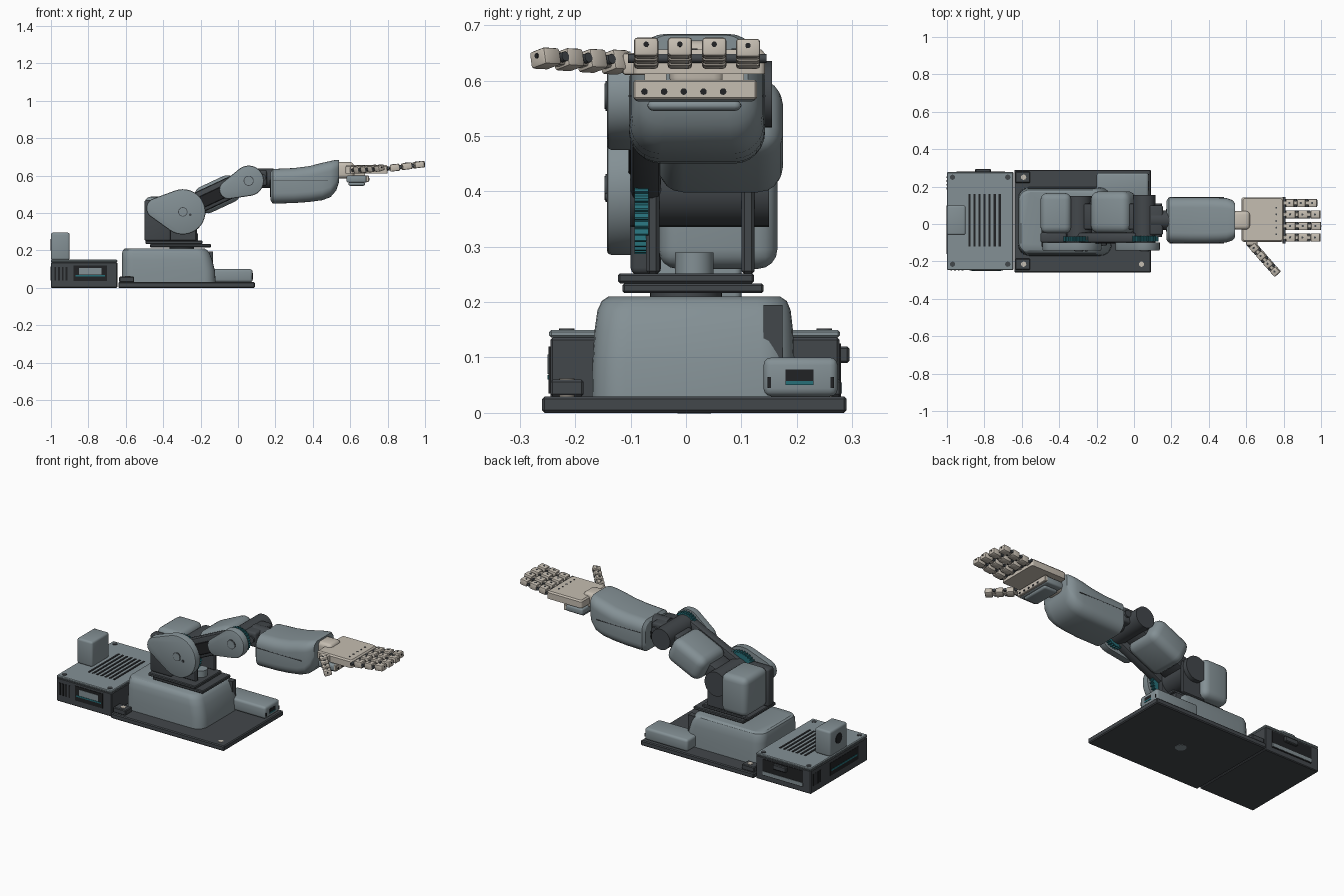
import bpy, bmesh, math
from mathutils import Matrix, Vector

cube = bpy.data.objects.get("Cube")
if cube:
    bpy.data.objects.remove(cube)


def material(name, rgb):
    m = bpy.data.materials.new(name)
    m.use_nodes = True
    m.diffuse_color = (*rgb, 1)
    m.node_tree.nodes["Principled BSDF"].inputs["Base Color"].default_value = (*rgb, 1)
    return m


GREY = material("blue grey", (0.23, 0.28, 0.3))
DARK = material("charcoal", (0.055, 0.063, 0.07))
BLACK = material("black", (0.015, 0.016, 0.018))
TEAL = material("teal", (0.02, 0.16, 0.19))
BEIGE = material("warm beige", (0.56, 0.51, 0.44))


def finish(name, bm, mat, matrix=None):
    bmesh.ops.recalc_face_normals(bm, faces=bm.faces)
    me = bpy.data.meshes.new(name)
    if matrix:
        bm.transform(matrix)
    bm.to_mesh(me)
    bm.free()
    me.materials.append(mat)
    for p in me.polygons:
        p.use_smooth = True
    me.set_sharp_from_angle(angle=math.radians(32))
    ob = bpy.data.objects.new(name, me)
    bpy.context.scene.collection.objects.link(ob)
    return ob


def box(name, x, y, z, mat, bevel=0, segs=3, matrix=None):
    bm = bmesh.new()
    bmesh.ops.create_cube(bm, size=1)
    for v in bm.verts:
        v.co = [(a[0] + a[1]) / 2 + c * (a[1] - a[0]) for a, c in zip((x, y, z), v.co)]
    if bevel:
        bmesh.ops.bevel(bm, geom=bm.edges[:], offset=bevel, segments=segs,
                        profile=0.5, affect='EDGES')
    return finish(name, bm, mat, matrix)


def cyl(name, centre, r, depth, axis, mat, n=32, matrix=None):
    bm = bmesh.new()
    bmesh.ops.create_cone(bm, cap_ends=True, segments=n, radius1=r, radius2=r, depth=depth)
    q = Vector((0, 0, 1)).rotation_difference(Vector([axis == a for a in "xyz"]))
    bm.transform(Matrix.Translation(centre) @ q.to_matrix().to_4x4())
    return finish(name, bm, mat, matrix)


def prism(name, outline, y0, y1, mat, bevel=0):
    """Extrude an x-z outline along y."""
    bm = bmesh.new()
    face = bm.faces.new([bm.verts.new((x, y0, z)) for x, z in outline])
    rim = [e for e in bm.edges]
    out = bmesh.ops.extrude_face_region(bm, geom=[face], use_keep_orig=True)
    bmesh.ops.translate(bm, vec=(0, y1 - y0, 0),
                        verts=[v for v in out["geom"] if isinstance(v, bmesh.types.BMVert)])
    if bevel:
        bmesh.ops.bevel(bm, geom=rim, offset=bevel, segments=2, profile=0.5, affect='EDGES')
    return finish(name, bm, mat)


def teardrop(name, c1, r1, c2, r2, y0, y1, mat):
    """Plate wrapped round two circles, the second lying away from the first."""
    d = Vector(c2) - Vector(c1)
    a, tip = math.atan2(d.y, d.x), math.acos((r1 - r2) / d.length)
    pts = []
    for c, r, start, end in ((c1, r1, tip, 2 * math.pi - tip), (c2, r2, -tip, tip)):
        for i in range(25):
            t = a + start + (end - start) * i / 24
            pts.append((c[0] + r * math.cos(t), c[1] + r * math.sin(t)))
    return prism(name, pts, y0, y1, mat, 0.008)


def gear(name, c, r, y0, y1, teeth):
    pts = []
    for i in range(teeth * 4):
        t = 2 * math.pi * i / (teeth * 4)
        q = r if i % 4 < 2 else r * 0.93
        pts.append((c[0] + q * math.cos(t), c[1] + q * math.sin(t)))
    return prism(name, pts, y0, y1, TEAL)


def loft(name, sections, axis, mat):
    """Join rounded rectangles (pos, a0, a1, b0, b1, radius) along z or x."""
    bm = bmesh.new()
    rings = []
    for p, a0, a1, b0, b1, r in sections:
        ring = []
        for k, (ca, cb) in enumerate(((a1 - r, b1 - r), (a0 + r, b1 - r),
                                      (a0 + r, b0 + r), (a1 - r, b0 + r))):
            for i in range(7):
                t = math.pi / 2 * (k + i / 6)
                a, b = ca + r * math.cos(t), cb + r * math.sin(t)
                ring.append(bm.verts.new((a, b, p) if axis == "z" else (p, a, b)))
        rings.append(ring)
    for lo, hi in zip(rings, rings[1:]):
        for i in range(len(lo)):
            j = (i + 1) % len(lo)
            bm.faces.new((lo[i], lo[j], hi[j], hi[i]))
    bm.faces.new(rings[0])
    bm.faces.new(rings[-1])
    return finish(name, bm, mat)


# Base plate with corner blocks and holes
box("base_plate", (-0.64, 0.09), (-0.26, 0.29), (0, 0.03), DARK, 0.005, 1)
cyl("base_centre_socket", (-0.3, 0.015, 0.004), 0.03, 0.01, "z", GREY)
for y in (-0.215, 0.25):
    box("corner_block", (-0.635, -0.555), (y - 0.03, y + 0.03), (0.03, 0.06), DARK, 0.004, 1)
    cyl("corner_block_hole", (-0.59, y, 0.06), 0.014, 0.004, "z", BEIGE, 16)
    cyl("plate_hole", (0.04, y, 0.03), 0.014, 0.004, "z", BEIGE, 16)

# Electronics box, lid, vents and ports
box("electronics_box", (-1, -0.645), (-0.245, 0.277), (0, 0.136), DARK, 0.004, 1)
box("electronics_lid", (-1, -0.645), (-0.247, 0.278), (0.136, 0.15), GREY, 0.004, 1)
for i in range(7):
    x = -0.88 + i * 0.027
    box("lid_slot", (x - 0.006, x + 0.006), (-0.12, 0.16), (0.148, 0.152), BLACK)
for x in (-0.97, -0.675):
    for y in (-0.215, 0.25):
        cyl("lid_screw", (x, y, 0.15), 0.014, 0.005, "z", DARK, 16)
for i in range(4):
    x = -0.977 + i * 0.02
    box("side_vent", (x - 0.005, x + 0.005), (-0.248, -0.24), (0.04, 0.11), BLACK)
    y = 0.19 + i * 0.02
    box("end_vent", (-1.0015, -0.995), (y - 0.005, y + 0.005), (0.04, 0.11), BLACK)
box("front_window", (-0.88, -0.7), (-0.248, -0.24), (0.035, 0.12), BLACK)
box("front_circuit_board", (-0.87, -0.71), (-0.25, -0.24), (0.06, 0.068), TEAL)
box("front_ports", (-0.85, -0.73), (-0.25, -0.24), (0.07, 0.105), GREY)
box("rear_window", (-0.95, -0.69), (0.27, 0.28), (0.03, 0.125), BLACK)
box("rear_window_sill", (-0.95, -0.69), (0.275, 0.282), (0.035, 0.055), GREY)
box("rear_connector", (-0.85, -0.765), (0.25, 0.295), (0.09, 0.12), DARK, 0.004, 1)
box("end_window", (-1.0015, -0.99), (-0.16, 0.1), (0.04, 0.115), BLACK)
box("end_circuit_board", (-1.003, -0.99), (-0.15, 0.09), (0.065, 0.075), TEAL)
box("switch_tower", (-1, -0.9), (-0.06, 0.1), (0.148, 0.295), GREY, 0.012, 3)
cyl("switch_tower_hole", (-1, 0.02, 0.23), 0.03, 0.004, "x", BLACK)

# Base housing and the small controller beside it
loft("base_housing", [(0.03, -0.62, -0.12, -0.17, 0.197, 0.06),
                      (0.09, -0.62, -0.123, -0.169, 0.196, 0.06),
                      (0.15, -0.62, -0.138, -0.165, 0.193, 0.06),
                      (0.185, -0.62, -0.152, -0.16, 0.189, 0.058),
                      (0.202, -0.615, -0.165, -0.152, 0.182, 0.055),
                      (0.21, -0.605, -0.18, -0.14, 0.17, 0.05)], "z", GREY)
box("housing_slot", (-0.22, -0.135), (0.14, 0.174), (0.03, 0.195), DARK)
box("controller_case", (-0.2, 0.078), (0.14, 0.274), (0.03, 0.1), GREY, 0.014)
box("controller_window", (0.07, 0.0795), (0.18, 0.23), (0.05, 0.078), BLACK)
box("controller_board", (0.07, 0.081), (0.18, 0.23), (0.05, 0.058), TEAL)
for y in (0.15, 0.264):
    box("controller_vent", (0.07, 0.0795), (y - 0.003, y + 0.003), (0.045, 0.065), BLACK)

# Turntable
cyl("turntable_bearing", (-0.3, 0, 0.212), 0.065, 0.02, "z", DARK)
box("turntable_lower_plate", (-0.47, -0.145), (-0.115, 0.14), (0.216, 0.234), DARK, 0.004, 1)
box("turntable_upper_plate", (-0.495, -0.19), (-0.123, 0.123), (0.234, 0.252), DARK, 0.004, 1)
cyl("turntable_motor", (-0.25, 0.015, 0.27), 0.035, 0.04, "z", GREY)

# Shoulder
box("shoulder_shroud", (-0.5, -0.335), (-0.05, 0.165), (0.26, 0.487), GREY, 0.035, 4)
box("shoulder_side_frame", (-0.5, -0.36), (-0.1, -0.045), (0.25, 0.47), DARK, 0.012)
for y in (-0.06, 0.112):
    box("shoulder_bracket", (-0.37, -0.22), (y - 0.012, y + 0.012), (0.25, 0.44), DARK, 0.006, 1)
cyl("shoulder_motor", (-0.295, 0.025, 0.406), 0.07, 0.25, "y", DARK)
gear("shoulder_gear", (-0.295, 0.4), 0.113, -0.093, -0.068, 40)
teardrop("shoulder_gear_cover", (-0.295, 0.406), 0.121, (-0.435, 0.425), 0.055, -0.143, -0.1, GREY)

# Upper arm, tilted upward from shoulder to elbow
tilt = Matrix.Translation((-0.11, 0, 0.5)) @ Matrix.Rotation(math.radians(-25), 4, 'Y')
box("upper_arm_shroud", (-0.115, 0.115), (-0.05, 0.175), (-0.075, 0.075), GREY, 0.045, 4, tilt)
box("upper_arm_frame", (-0.19, 0.16), (-0.1, -0.045), (-0.055, 0.06), DARK, 0.015, 2, tilt)
box("upper_arm_frame_panel", (-0.1, 0.08), (-0.104, -0.09), (-0.035, 0.03), BLACK, 0.003, 1, tilt)
box("upper_arm_link", (-0.2, 0.17), (-0.03, 0.11), (-0.04, 0.04), DARK, 0.01, 2, tilt)

# Elbow
cyl("elbow_motor", (0.055, 0.025, 0.575), 0.06, 0.26, "y", DARK)
gear("elbow_gear", (0.055, 0.572), 0.075, -0.093, -0.065, 30)
teardrop("elbow_gear_cover", (0.057, 0.572), 0.081, (-0.05, 0.525), 0.05, -0.143, -0.1, GREY)
for c, r in (((-0.295, 0.406), 0.025), ((0.057, 0.572), 0.027)):
    cyl("cover_hub_ring", (c[0], -0.143, c[1]), r, 0.004, "y", DARK)
    cyl("cover_hub", (c[0], -0.144, c[1]), r * 0.85, 0.006, "y", GREY)
cyl("cover_screw", (-0.255, -0.143, 0.39), 0.007, 0.006, "y", DARK, 12)
cyl("forearm_roll_joint", (0.14, 0.02, 0.585), 0.052, 0.1, "x", DARK)
box("forearm_yoke", (0.08, 0.155), (-0.06, 0.1), (0.545, 0.63), DARK, 0.012)
for y in (-0.06, 0.1):
    cyl("yoke_bolt", (0.13, y, 0.59), 0.02, 0.02, "y", DARK, 12)

# Forearm shell with seam, and wrist
loft("forearm_shell", [(0.174, -0.085, 0.125, 0.468, 0.618, 0.04),
                       (0.186, -0.1, 0.142, 0.45, 0.635, 0.055),
                       (0.3, -0.103, 0.143, 0.453, 0.64, 0.055),
                       (0.38, -0.103, 0.143, 0.459, 0.65, 0.055),
                       (0.45, -0.101, 0.141, 0.468, 0.668, 0.055),
                       (0.495, -0.098, 0.138, 0.485, 0.678, 0.055),
                       (0.525, -0.088, 0.128, 0.52, 0.684, 0.05),
                       (0.54, -0.072, 0.112, 0.565, 0.682, 0.04)], "x", GREY)
box("forearm_seam", (0.19, 0.48), (-0.1035, 0.1435), (0.57, 0.574), DARK)
cyl("forearm_socket", (0.175, 0.02, 0.545), 0.06, 0.006, "x", BLACK)
box("wrist", (0.52, 0.62), (-0.03, 0.07), (0.585, 0.672), BEIGE, 0.02)

# Palm and the motor pod under it
loft("palm", [(0.612, 0.575, 0.8, -0.095, 0.143, 0.012),
              (0.648, 0.575, 0.8, -0.095, 0.143, 0.012),
              (0.656, 0.582, 0.793, -0.088, 0.136, 0.01)], "z", BEIGE)
box("palm_pod", (0.58, 0.69), (-0.095, 0.128), (0.562, 0.6), GREY, 0.01)
box("palm_pod_base", (0.59, 0.68), (-0.07, 0.1), (0.545, 0.565), GREY, 0.012)
box("palm_pod_bar", (0.683, 0.7), (-0.095, 0.128), (0.566, 0.601), BEIGE, 0.003, 1)
for i in range(5):
    y = -0.075 + i * 0.0355
    cyl("pod_bar_hole", (0.7, y, 0.58), 0.006, 0.004, "x", BLACK, 12)
    cyl("palm_rivet", (0.76, y + 0.02, 0.656), 0.005, 0.004, "z", DARK, 10)
for y in (-0.055, 0.085):
    box("pod_post", (0.62, 0.68), (y - 0.02, y + 0.02), (0.595, 0.615), BEIGE)


# Fingers: a chain of blocks joined by tongues and pins
def finger(name, matrix, count, pitch, width):
    box(name + "_tongue", (-0.015, pitch * (count - 0.5)), (-0.011, 0.011), (-0.012, 0.01),
        BEIGE, 0.003, 1, matrix)
    for i in range(count):
        x = i * pitch
        h = 0.019 - 0.001 * i
        box(name + "_segment", (x + 0.01, x + pitch - 0.006), (-width, width), (-h, h),
            BEIGE, 0.006, 2, matrix)
        cyl(name + "_pin", (x, 0, 0), 0.009, width * 2, "y", DARK, 12, matrix)
        cyl(name + "_screw", (x + pitch / 2, 0, h), 0.006, 0.003, "z", DARK, 10, matrix)
    cyl(name + "_tip_hole", (pitch * count - 0.006, 0, 0.004), 0.005, 0.003, "x", BLACK, 10, matrix)


for name, y, pitch in (("little_finger", 0.112, 0.061), ("ring_finger", 0.051, 0.067),
                       ("middle_finger", -0.011, 0.068), ("index_finger", -0.072, 0.067)):
    finger(name, Matrix.Translation((0.803, y, 0.638)) @ Matrix.Rotation(-0.12, 4, 'Y'),
           3, pitch, 0.022)
cyl("knuckle_rod", (0.803, 0.02, 0.64), 0.008, 0.25, "y", DARK, 12)
finger("thumb", Matrix.Translation((0.625, -0.105, 0.632)) @ Matrix.Rotation(-0.85, 4, 'Z')
       @ Matrix.Rotation(-0.04, 4, 'Y') @ Matrix.Rotation(0.25, 4, 'X'), 4, 0.056, 0.021)
box("thumb_mount", (0.6, 0.66), (-0.115, -0.06), (0.61, 0.65), BEIGE, 0.006, 2)
